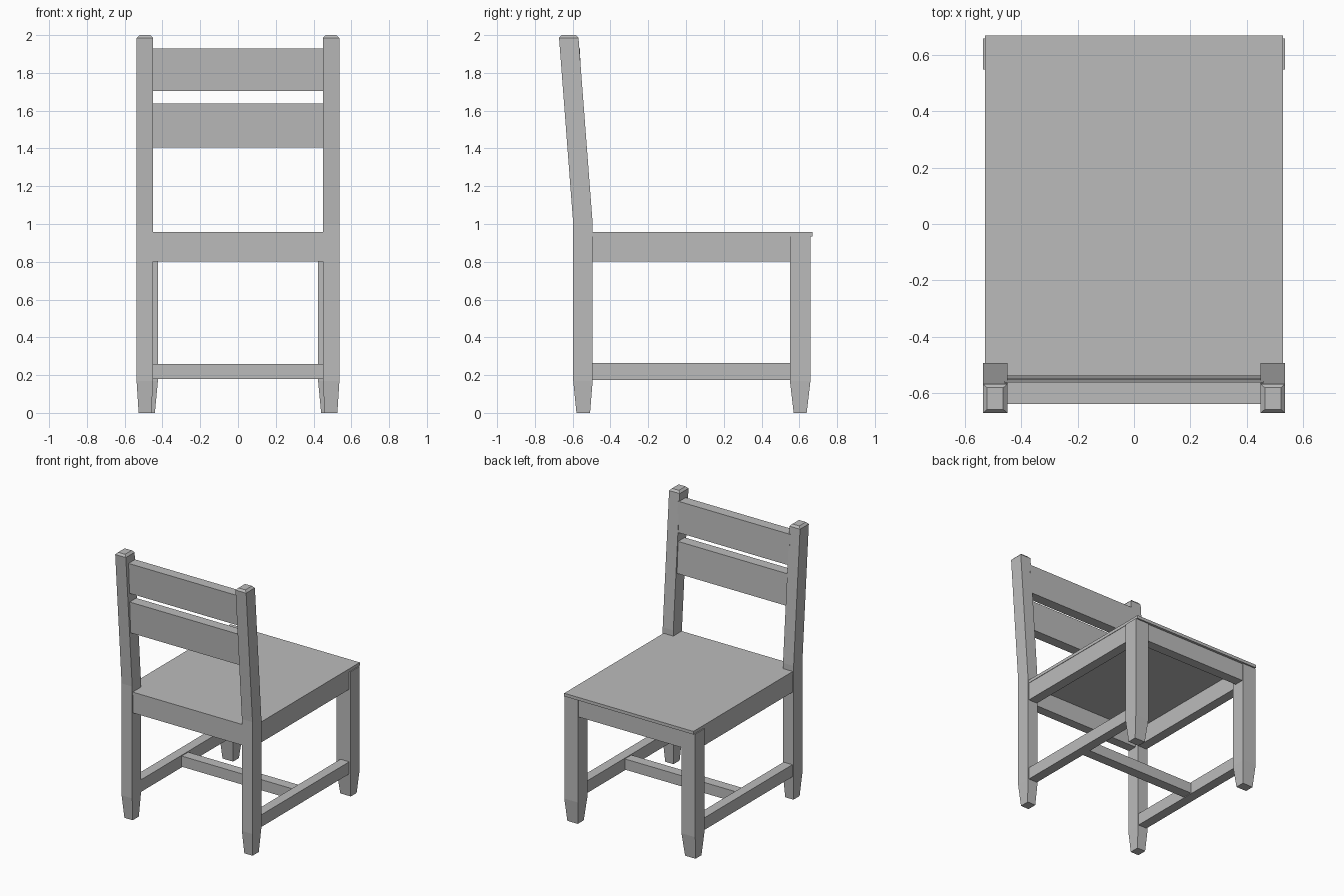
import bpy, bmesh, math
from mathutils import Matrix

if "Cube" in bpy.data.objects:
    bpy.data.objects.remove(bpy.data.objects["Cube"])

grey = bpy.data.materials.new("plain_grey")
grey.use_nodes = True
grey.diffuse_color = (0.5, 0.5, 0.5, 1)
grey.node_tree.nodes["Principled BSDF"].inputs["Base Color"].default_value = (0.5, 0.5, 0.5, 1)


def finish(name, bm):
    bmesh.ops.recalc_face_normals(bm, faces=bm.faces)
    mesh = bpy.data.meshes.new(name)
    bm.to_mesh(mesh)
    bm.free()
    mesh.materials.append(grey)
    obj = bpy.data.objects.new(name, mesh)
    bpy.context.collection.objects.link(obj)
    return obj


def box(name, x, y, z, lean=0.0):
    """Box from (low, high) ranges; lean shears it along y with height."""
    bm = bmesh.new()
    bmesh.ops.create_cube(bm, size=1)
    for v in bm.verts:
        v.co = [lo + (c + 0.5) * (hi - lo) for c, (lo, hi) in zip(v.co, (x, y, z))]
        v.co.y += lean * (v.co.z - z[0])
    return finish(name, bm)


def post(name, sections, side):
    """Square post lofted through (z, x0, x1, y0, y1) sections."""
    bm = bmesh.new()
    rings = [[bm.verts.new((side * x, y, z)) for x, y in
              ((x0, y0), (x1, y0), (x1, y1), (x0, y1))] for z, x0, x1, y0, y1 in sections]
    for a, b in zip(rings, rings[1:]):
        for i in range(4):
            j = (i + 1) % 4
            bm.faces.new((a[i], a[j], b[j], b[i]))
    bm.faces.new(rings[0])
    bm.faces.new(rings[-1])
    return finish(name, bm)


# Legs: the back pair bends above the seat and ends in a chamfered cap
back_leg = [(0, 0.458, 0.526, -0.58, -0.508), (0.17, 0.45, 0.537, -0.597, -0.494),
            (1.0, 0.45, 0.537, -0.597, -0.494), (1.985, 0.45, 0.537, -0.672, -0.569),
            (2.0, 0.465, 0.522, -0.659, -0.582)]
front_leg = [(0, 0.44, 0.526, 0.57, 0.639), (0.17, 0.424, 0.537, 0.55, 0.659),
             (0.934, 0.424, 0.537, 0.55, 0.659)]

for label, side in (("left", 1), ("right", -1)):
    post(f"backrest_leg_{label}", back_leg, side)
    post(f"seat_leg_{label}", front_leg, side)
    # Side rails under the seat and near the floor
    outer = sorted((side * 0.455, side * 0.527))
    box(f"side_apron_{label}", outer, (-0.5, 0.56), (0.802, 0.934))
    box(f"side_stretcher_{label}", outer, (-0.5, 0.56), (0.175, 0.265))

# Seat board and the aprons across its two ends
box("seat", (-0.53, 0.53), (-0.592, 0.67), (0.934, 0.957))
box("backrest_end_apron", (-0.46, 0.46), (-0.59, -0.52), (0.802, 0.934))
box("open_end_apron", (-0.46, 0.46), (0.58, 0.652), (0.802, 0.934))

# Cross stretcher joining the side stretchers
box("cross_stretcher", (-0.46, 0.46), (-0.01, 0.066), (0.18, 0.259))

# Backrest slats, leaning slightly less than the posts
for name, y, z in (("lower_slat", (-0.615, -0.538), (1.405, 1.638)),
                   ("upper_slat", (-0.628, -0.551), (1.703, 1.929))):
    box(name, (-0.46, 0.46), y, z, lean=-0.05)
